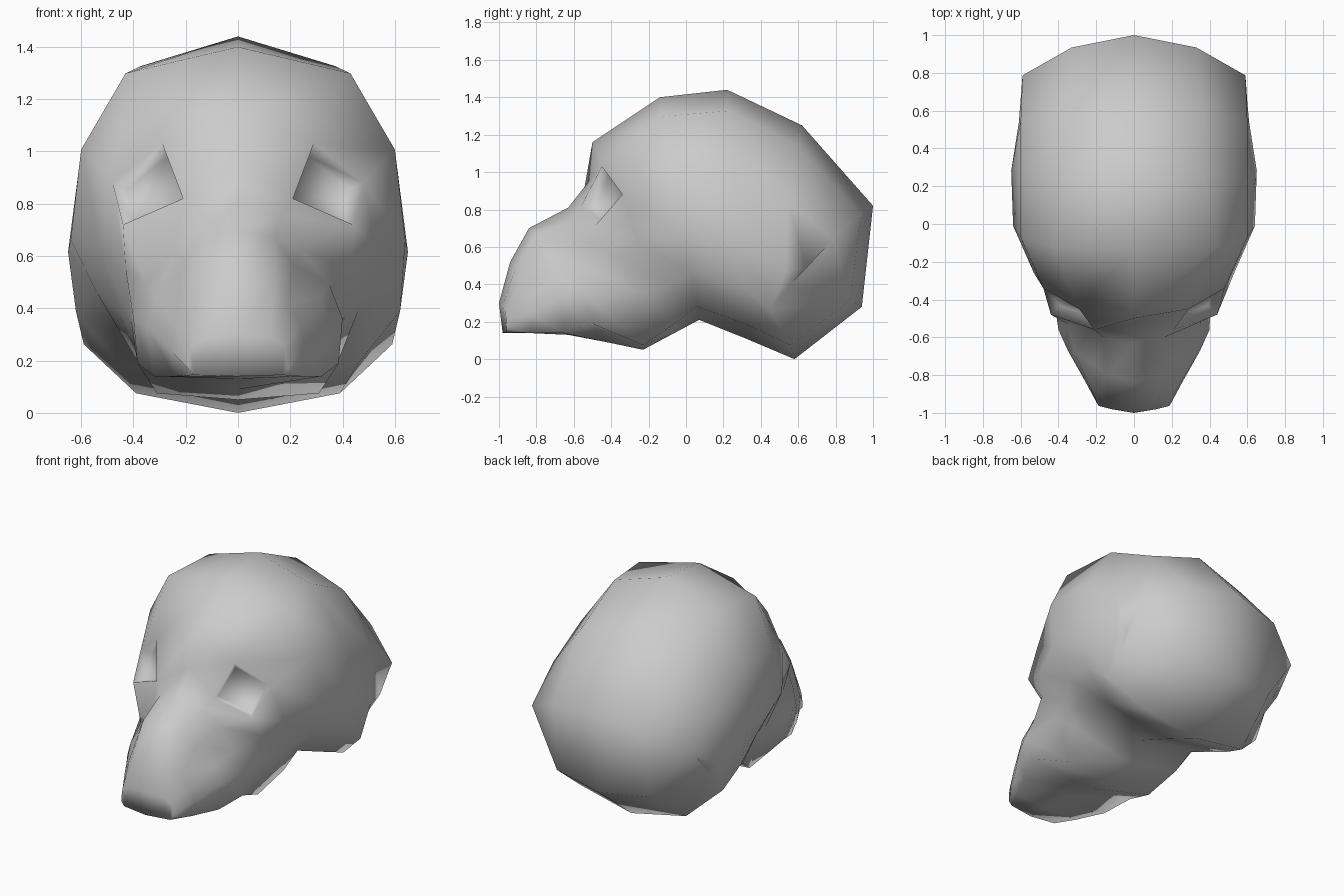
import bpy
import bmesh

cube = bpy.data.objects.get("Cube")
if cube:
    bpy.data.objects.remove(cube, do_unlink=True)


def make_material(name, rgb):
    mat = bpy.data.materials.new(name)
    mat.use_nodes = True
    color = (*rgb, 1.0)
    mat.diffuse_color = color
    mat.node_tree.nodes["Principled BSDF"].inputs["Base Color"].default_value = color
    return mat


def half_ring(top, bottom, widths, sweep, fractions):
    """Half section from the top midline to the bottom midline.
    sweep moves the widest points along y."""
    points = []
    widest = max(widths)
    for t, x in zip((0, *fractions, 1), (0, *widths, 0)):
        y = top[0] + (bottom[0] - top[0]) * t + sweep * (x / widest) ** 2
        z = top[1] + (bottom[1] - top[1]) * t
        points.append([x, y, z])
    return points


# Face sections, each from the top midline down one side to the bottom midline
FACE = [
    # nose tip
    [(0, -1, .30), (.12, -.98, .29), (.18, -.965, .26),
     (.19, -.96, .21), (.19, -.96, .17), (.17, -.96, .145), (0, -.98, .14)],
    # snout
    [(0, -.94, .52), (.14, -.91, .49), (.19, -.88, .42),
     (.24, -.85, .33), (.26, -.83, .24), (.24, -.83, .14), (0, -.85, .14)],
    # bridge of the nose
    [(0, -.84, .70), (.14, -.80, .67), (.21, -.74, .57),
     (.31, -.69, .44), (.35, -.67, .33), (.32, -.66, .14), (0, -.63, .13)],
    # cheeks
    [(0, -.63, .81), (.16, -.60, .75), (.24, -.55, .63),
     (.35, -.53, .49), (.40, -.56, .36), (.385, -.50, .19), (0, -.42, .09)],
    # lower edge of the eye sockets, down to the jaw
    [(0, -.52, .95), (.21, -.56, .82), (.44, -.48, .72),
     (.43, -.36, .55), (.41, -.25, .36), (.31, -.23, .075), (0, -.23, .05)],
    # brow
    [(0, -.50, 1.16), (.29, -.45, 1.03), (.48, -.34, .88),
     (.53, -.26, .63), (.46, -.10, .39), (.38, -.06, .19), (0, -.08, .13)],
]
# Skull sections: top (y, z), bottom (y, z), half widths going down, sweep
SKULL_STEPS = (.085, .33, .62, .79, .94)
SKULL = [
    ((-.14, 1.40), (.07, .21), (.43, .60, .64, .54, .40), 0),       # forehead
    ((.22, 1.44), (.32, .11), (.37, .60, .65, .62, .46), 0),        # crown
    ((.62, 1.25), (.58, 0), (.36, .60, .61, .59, .39), -.06),       # rear crown
    ((1, .82), (.94, .28), (.33, .59, .60, .57, .34), -.20),        # back of head
]

rings = FACE + [half_ring(*section, SKULL_STEPS) for section in SKULL]

# Slope the lower back corners in towards the base
rings[-1][3][1] -= .12
rings[-1][4][1] -= .22
rings[-2][4][1] -= .08

bm = bmesh.new()


def skin(side):
    """Skin one half of the head, close its nose and back, return its eye socket."""
    grid = [[bm.verts.new((x * side, y, z)) for x, y, z in ring] for ring in rings]

    def face(*verts):
        return bm.faces.new(verts if side > 0 else verts[::-1])

    for r, (front, back) in enumerate(zip(grid, grid[1:])):
        for i in range(len(front) - 1):
            quad = face(front[i], front[i + 1], back[i + 1], back[i])
            if (r, i) == (4, 1):
                socket = quad
    for ring, flip in ((grid[0], True), (grid[-1], False)):
        a, b, c, d, e, f, g = ring
        for patch in ((a, b, f, g), (b, c, f), (c, e, f), (c, d, e)):
            face(*(patch[::-1] if flip else patch))
    return socket


sockets = [skin(side) for side in (1, -1)]
bmesh.ops.remove_doubles(bm, verts=bm.verts, dist=.0001)
bmesh.ops.recalc_face_normals(bm, faces=bm.faces)

# Sink the eye sockets
bmesh.ops.inset_individual(bm, faces=sockets, thickness=.03, depth=-.06)
for f in bm.faces:
    f.smooth = True

mesh = bpy.data.meshes.new("head")
bm.to_mesh(mesh)
bm.free()
mesh.materials.append(make_material("plain grey", (.6, .6, .6)))
head = bpy.data.objects.new("head", mesh)
bpy.context.collection.objects.link(head)
